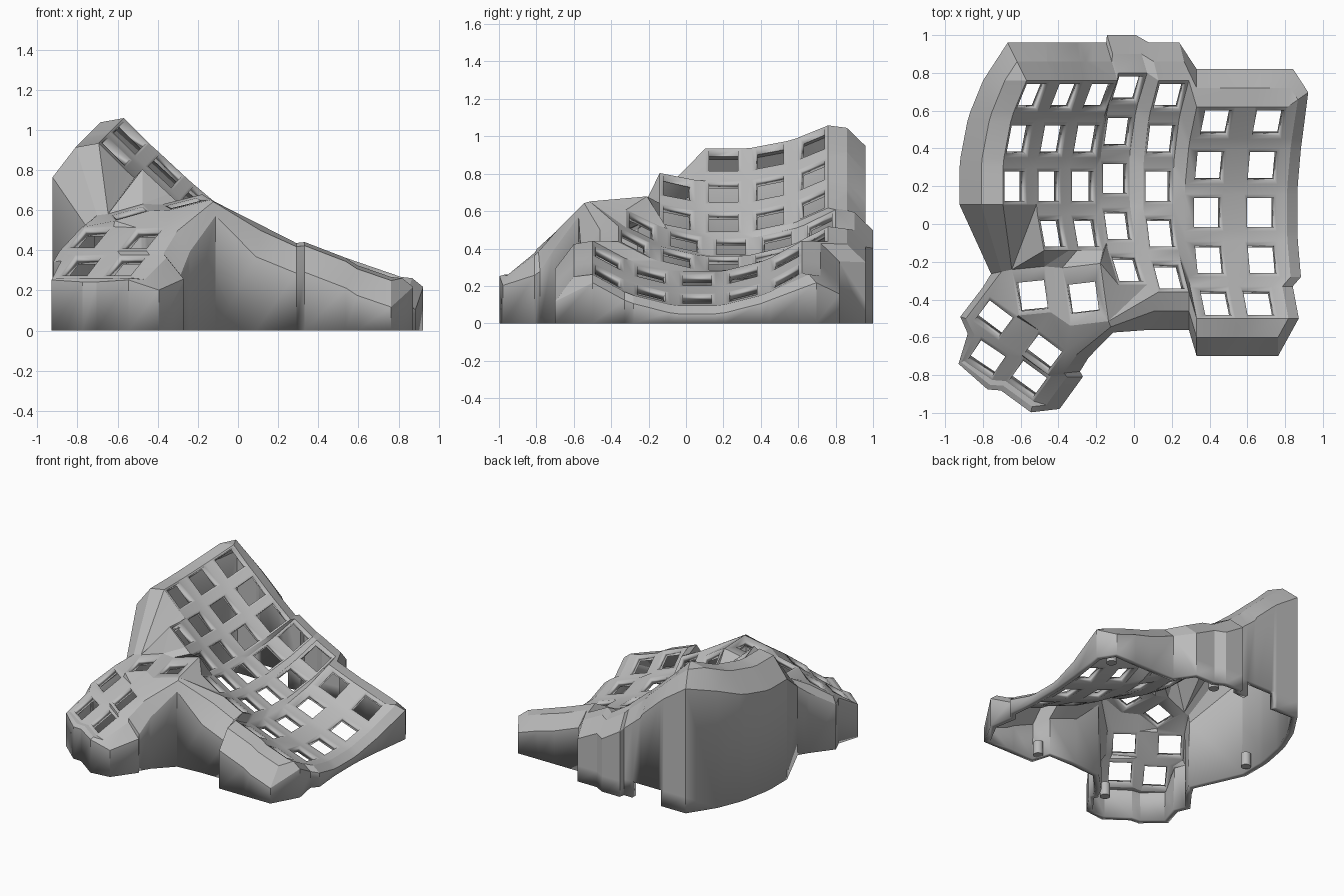
import bpy, bmesh
from math import radians, sin, cos
from mathutils import Matrix, Vector

if "Cube" in bpy.data.objects:
    bpy.data.objects.remove(bpy.data.objects["Cube"])

grey = bpy.data.materials.new("plain_grey")
grey.use_nodes = True
grey.diffuse_color = (0.5, 0.5, 0.5, 1)
grey.node_tree.nodes["Principled BSDF"].inputs["Base Color"].default_value = (0.5, 0.5, 0.5, 1)

PLATE_X, PLATE_Y, HOLE = 0.09, 0.098, 0.077
RADIUS, STEP = 0.95, radians(15)
bm = bmesh.new()
keys = {}


def rot(axis, degrees):
    return Matrix.Rotation(radians(degrees), 3, axis)


def face(*corners):
    verts = list(dict.fromkeys(corners))
    if len(verts) > 2:
        bm.faces.new(verts)


def key_plate(name, centre, turn, left=PLATE_X, right=PLATE_X, front=PLATE_Y, back=PLATE_Y):
    # Switch plate with a square hole; corners anticlockwise from front left
    def ring(l, r, f, b):
        points = [(-l, -f, 0), (r, -f, 0), (r, b, 0), (-l, b, 0)]
        return [bm.verts.new(centre + turn @ Vector(p)) for p in points]
    outer, inner = ring(left, right, front, back), ring(HOLE, HOLE, HOLE, HOLE)
    for i in range(4):
        n = (i + 1) % 4
        face(outer[i], outer[n], inner[n], inner[i])
    keys[name] = outer


def at(label):
    # Corner from a label such as C-1.2: column C, row -1, corner 2
    name, corner = label.split(".")
    return keys[name][int(corner)]


# Curved finger columns: base position, sideways tilt, first row
columns = {
    "A": ((-0.63, 0.20, 0.87), 45, 0),
    "B": ((-0.45, 0.20, 0.70), 43, -1),
    "C": ((-0.27, 0.20, 0.54), 40, -1),
    "D": ((-0.10, 0.24, 0.41), 32, -2),
    "E": ((0.13, 0.20, 0.32), 27, -2),
    "F": ((0.39, 0.06, 0.23), 21, -2),
    "G": ((0.67, 0.06, 0.13), 19, -2),
}
for col, (base, tilt, first) in columns.items():
    for j in range(first, 3):
        a = j * STEP
        lean = rot("Y", tilt)
        offset = lean @ Vector((0, RADIUS * sin(a), RADIUS * (1 - cos(a))))
        if (col, j) == ("G", -2):
            offset.x -= 0.05
        key_plate(f"{col}{j}", Vector(base) + offset, lean @ Matrix.Rotation(a, 3, "X"),
                  left=0.13 if col == "F" else PLATE_X)

# Thumb cluster: position, yaw, pitch, roll, longer plate sides
thumbs = {
    "TL": ((-0.54, -0.38, 0.585), 8, 8, -16, {"back": 0.15}),
    "TR": ((-0.27, -0.39, 0.635), 8, 5, -14, {"right": 0.12, "front": 0.14, "back": 0.17}),
    "ML": ((-0.74, -0.50, 0.46), -37, 36, 0, {}),
    "MR": ((-0.48, -0.68, 0.455), -37, 36, 0, {}),
    "BL": ((-0.78, -0.71, 0.32), -34, 36, 0, {}),
    "BR": ((-0.56, -0.82, 0.32), -36, 36, 0, {}),
}
for name, (pos, yaw, pitch, roll, sides) in thumbs.items():
    key_plate(name, Vector(pos), rot("Z", yaw) @ rot("X", pitch) @ rot("Y", roll), **sides)

# Webs between the rows and columns
names = list(columns)
for i, col in enumerate(names):
    for j in range(columns[col][2], 3):
        k, up = keys[f"{col}{j}"], keys.get(f"{col}{j + 1}")
        if up:
            face(k[3], k[2], up[1], up[0])
        side = keys.get(f"{names[i + 1]}{j}") if i < 6 else None
        if side:
            face(k[1], side[0], side[3], k[2])
            if up:
                side_up = keys[f"{names[i + 1]}{j + 1}"]
                face(k[2], side[3], side_up[0], up[1])

# Webs inside the thumb cluster
webs = [
    "TL.1 TR.0 TR.3 TL.2", "ML.3 ML.2 TL.0 TL.3", "ML.1 MR.0 MR.3 ML.2",
    "ML.2 MR.3 TL.0", "TL.0 MR.3 TL.1", "TL.1 MR.3 MR.2 TR.0", "TR.0 MR.2 TR.1",
    "BL.3 BL.2 ML.1 ML.0", "BR.3 BR.2 MR.1 MR.0", "BL.1 BR.0 BR.3 BL.2",
    "BL.2 BR.3 MR.0 ML.1",
]
# Webs from the thumb cluster up to the finger columns
webs += [
    "TL.3 TL.2 B-1.0", "TL.2 B-1.1 B-1.0", "TL.2 TR.3 C-1.0 B-1.1", "TR.3 TR.2 C-1.1 C-1.0",
    "TR.2 D-1.0 C-1.1", "TR.2 D-2.3 D-1.0", "TR.2 D-2.0 D-2.3", "TR.2 TR.1 D-2.0",
    "TR.1 D-2.1 D-2.0", "TR.1 E-2.0 D-2.1",
    "TL.3 B-1.0 B-1.3", "TL.3 B-1.3 B0.0", "TL.3 B0.0 A0.1", "TL.3 A0.1 A0.0",
]
for web in webs:
    face(*[at(label) for label in web.split()])

# Rim of the case: corner label, outward direction, distance out, drop
back_lean = {"A": -0.2, "B": -0.2, "C": -0.3, "D": -0.3, "E": -0.25, "F": 0, "G": 0.15}
rim = [("A2.3", (-0.5, 1), 0.2, 0.11)]
for col in names:
    rim += [(f"{col}2.{c}", (back_lean[col], 1), 0.2, 0.11) for c in (3, 2)]
rim.pop(1)
rim.append(("G2.2", (1, 0.7), 0.11, 0.05))
rim.append(("G2.1", (1, 0), 0.11, 0.05))
for j in range(1, -3, -1):
    rim += [(f"G{j}.{c}", (1, 0), 0.11, 0.05) for c in (2, 1)]
for col in "GF":
    rim += [(f"{col}-2.{c}", (0, -1), 0.2, 0.15) for c in (1, 0)]
rim += [
    ("E-2.1", (0, -1), 0.2, 0.15), ("E-2.0", (-0.2, -1), 0.2, 0.15),
    ("TR.1", (0.4, -1), 0.06, 0.08), ("MR.2", (1, -0.3), 0.12, 0.12),
    ("MR.1", (1, 0.1), 0.17, 0.12), ("BR.2", (1, 0), 0.17, 0.12),
    ("BR.1", (1, -0.3), 0.14, 0.06), ("BR.1", (-0.2, -1), 0.06, 0.01),
    ("BR.0", (-0.5, -1), 0.05, 0.02), ("BL.1", (-0.5, -1), 0.05, 0.02),
    ("BL.0", (-1, -0.5), 0.03, 0.01), ("BL.3", (-1, 0.2), 0.07, 0.03),
    ("ML.0", (-1, 0.3), 0.06, 0.06), ("ML.3", (-0.6, 0.8), 0.06, 0.06),
    ("TL.3", (-1, -0.2), 0.11, 0.06),
]
for j in range(3):
    rim += [(f"A{j}.{c}", (-1, 0), 0.23, 0.17) for c in (0, 3)]

# Sloping ledge and upright wall below the rim
rings = []
for label, direction, out, drop in rim:
    top = at(label)
    way = Vector((*direction, 0))
    ledge = top.co + way * out * 0.5 - Vector((0, 0, drop * 0.12))
    shoulder = top.co + way * out - Vector((0, 0, drop))
    foot = Vector((shoulder.x, shoulder.y, 0))
    rings.append([top] + [bm.verts.new(p) for p in (ledge, shoulder, foot)])
for here, there in zip(rings, rings[1:] + rings[:1]):
    for k in range(3):
        face(here[k], there[k], there[k + 1], here[k + 1])

# Connector opening at the foot of the back wall
for co, no in (((-0.22, 0, 0), (1, 0, 0)), ((-0.46, 0, 0), (1, 0, 0)), ((0, 0, 0.12), (0, 0, 1))):
    wall = [f for f in bm.faces if all(v.co.y > 0.85 for v in f.verts)]
    edges = {e for f in wall for e in f.edges}
    verts = {v for f in wall for v in f.verts}
    bmesh.ops.bisect_plane(bm, geom=[*wall, *edges, *verts], plane_co=co, plane_no=no)
opening = []
for f in bm.faces:
    c = f.calc_center_median()
    if c.y > 0.85 and -0.46 < c.x < -0.22 and c.z < 0.12:
        opening.append(f)
bmesh.ops.delete(bm, geom=opening, context="FACES")

# Hollow shell with an even wall thickness
bmesh.ops.recalc_face_normals(bm, faces=bm.faces[:])
if sum(f.normal.z * f.calc_area() for f in bm.faces) < 0:
    bmesh.ops.reverse_faces(bm, faces=bm.faces[:])
mesh = bpy.data.meshes.new("keyboard_case")
bm.to_mesh(mesh)
bm.free()
case = bpy.data.objects.new("keyboard_case", mesh)
bpy.context.collection.objects.link(case)
mesh.materials.append(grey)
shell = case.modifiers.new("wall_thickness", "SOLIDIFY")
shell.thickness, shell.offset = 0.045, -1
bpy.ops.object.select_all(action="DESELECT")
bpy.context.view_layer.objects.active = case
case.select_set(True)
bpy.ops.object.shade_smooth_by_angle(angle=radians(20))

# Screw posts standing inside the walls
for i, (x, y) in enumerate([(0.79, 0.7), (0.36, -0.6), (0.02, 0.88), (-0.84, 0.2), (-0.36, -0.74)]):
    bpy.ops.mesh.primitive_cylinder_add(vertices=24, radius=0.035, depth=0.1, location=(x, y, 0.05))
    post = bpy.context.object
    post.name = f"screw_post_{i + 1}"
    post.data.materials.append(grey)
    bpy.ops.object.shade_smooth_by_angle(angle=radians(30))
